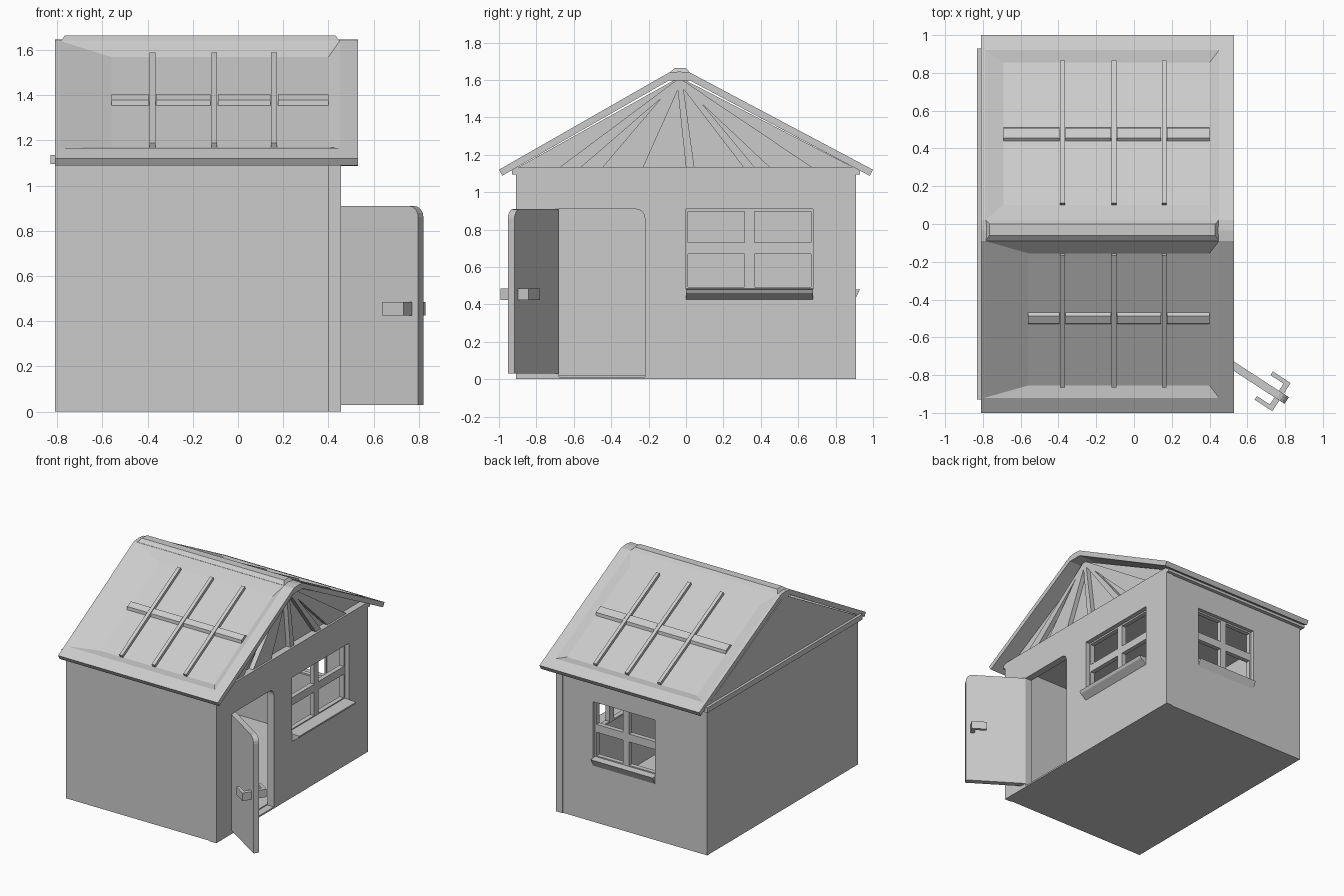
import bpy, bmesh, math
from mathutils import Matrix, Vector

if "Cube" in bpy.data.objects:
    bpy.data.objects.remove(bpy.data.objects["Cube"])


def mesh_obj(name, verts, faces):
    bm = bmesh.new()
    vs = [bm.verts.new(v) for v in verts]
    for f in faces:
        bm.faces.new([vs[i] for i in f])
    bmesh.ops.recalc_face_normals(bm, faces=bm.faces)
    me = bpy.data.meshes.new(name)
    bm.to_mesh(me)
    bm.free()
    ob = bpy.data.objects.new(name, me)
    bpy.context.collection.objects.link(ob)
    return ob


def prism(name, pts, a, b, place):
    """Extrude a 2D outline from a to b; place(p, q, t) gives the 3D point."""
    n = len(pts)
    verts = [place(p, q, t) for t in (a, b) for p, q in pts]
    faces = [list(range(n)), list(range(n, 2 * n))]
    faces += [[i, (i + 1) % n, n + (i + 1) % n, n + i] for i in range(n)]
    return mesh_obj(name, verts, faces)


def along_x(p, q, t):
    return (t, p, q)


def along_y(p, q, t):
    return (p, t, q)


def box(name, x0, x1, y0, y1, z0, z1):
    return prism(name, [(y0, z0), (y1, z0), (y1, z1), (y0, z1)], x0, x1, along_x)


def door_outline(u0, u1, z0, z1, r=0.05):
    arc = [(u1 - r + r * math.cos(a), z1 - r + r * math.sin(a))
           for a in [math.radians(22.5 * i) for i in range(5)]]
    return [(u0, z0), (u1, z0)] + arc + [(u0, z1)]


def cut(ob, cutter):
    m = ob.modifiers.new("cut", 'BOOLEAN')
    m.operation, m.solver, m.object = 'DIFFERENCE', 'EXACT', cutter
    bpy.context.view_layer.objects.active = ob
    bpy.ops.object.modifier_apply(modifier=m.name)
    bpy.data.objects.remove(cutter)


# Walls: hollow shell plus a separate slab on the door side
shell = box("walls", -0.81, 0.40, -0.903, 0.903, 0, 1.11)
cut(shell, box("cutter", -0.76, 0.5, -0.853, 0.853, 0.02, 1.2))
cut(shell, box("cutter", -0.37, 0.15, 0.8, 1.0, 0.48, 0.91))
side = box("door_side_wall", 0.40, 0.455, -0.91, 0.91, 0, 1.11)
cut(side, box("cutter", 0.3, 0.6, 0.0, 0.68, 0.48, 0.91))
cut(side, prism("cutter", door_outline(-0.68, -0.22, 0.012, 0.91), 0.3, 0.6, along_x))
box("ceiling_plate", -0.83, 0.455, -0.93, 0.93, 1.095, 1.135)


# Windows: four-pane frame and an outward-leaning sill
def window(name, a0, a1, d0, d1, place, face, out):
    z0, z1, mid = 0.48, 0.91, (a0 + a1) / 2
    rects = [(a0, a0 + 0.012, z0, z1), (a1 - 0.012, a1, z0, z1),
             (a0, a1, z0, z0 + 0.012), (a0, a1, z1 - 0.012, z1),
             (mid - 0.026, mid + 0.026, z0, z1), (a0, a1, 0.67, 0.73)]
    for i, (p, q, r, s) in enumerate(rects):
        prism(f"{name}_bar_{i}", [(p, r), (q, r), (q, s), (p, s)], d0, d1, place)
    sill = [(face - 0.05, 0.485), (face + out, 0.48), (face + out - 0.01, 0.46),
            (face, 0.425), (face - 0.04, 0.425)]
    sp = (lambda p, q, t: (p, t, q)) if place is along_x else (lambda p, q, t: (t, p, q))
    prism(f"{name}_sill", sill, a0, a1, sp)


window("side_window", 0.0, 0.68, 0.385, 0.42, along_x, 0.455, 0.06)
window("back_window", -0.37, 0.15, 0.84, 0.875, along_y, 0.903, 0.027)

# Open door with handles on both faces, swung about its hinge
swing = Matrix.Translation((0.455, -0.68, 0)) @ Matrix.Rotation(math.radians(-33), 4, 'Z')
parts = [prism("door", door_outline(0, 0.435, 0.03, 0.91), -0.042, 0, along_y),
         box("handle_stalk", 0.372, 0.402, -0.10, 0.06, 0.425, 0.485),
         box("handle_inner", 0.29, 0.402, 0.045, 0.068, 0.425, 0.485),
         box("handle_outer", 0.29, 0.402, -0.11, -0.087, 0.425, 0.485)]
for p in parts:
    p.data.transform(swing)

# Gables: plain wall at one end, fanned slats at the other
PEAK = (-0.035, 1.615)
tri = [(-0.93, 1.115), (0.93, 1.115), PEAK]
prism("plain_gable", tri, -0.81, -0.77, along_x)
prism("fan_gable_back", tri, 0.36, 0.405, along_x)
for i, (a, b) in enumerate([(-0.68, -0.565), (-0.45, -0.23), (0.0, 0.045),
                            (0.31, 0.37), (0.45, 0.68)]):
    prism(f"fan_slat_{i}", [(a, 1.13), (b, 1.13), (PEAK[0] + 0.015, 1.6),
                            (PEAK[0] - 0.015, 1.6)], 0.40, 0.44, along_x)


# Roof slopes: slab with a dished panel, three ribs and a cross bar
def roof(name, eave, top, xin, y_out, y_in, bar):
    slope = (1.64 - 1.12) / abs(eave - top)

    def surf(y, d=0.0):
        return 1.12 + abs(eave - y) * slope + d

    n = Vector((0, math.copysign(slope, eave), 1)).normalized()
    x0, x1, depth = -0.81, 0.53, 0.034

    def ring(xa, xb, ya, yb, d):
        return [(xa, ya, surf(ya, d)), (xb, ya, surf(ya, d)),
                (xb, yb, surf(yb, d)), (xa, yb, surf(yb, d))]

    low = eave - math.copysign(0.018, eave)
    verts = (ring(x0, x1, low, top, -0.042) + ring(x0, x1, eave, top, 0)
             + ring(-0.79, 0.45, y_out, top, 0) + ring(xin, 0.40, y_in[0], y_in[1], -depth))
    faces = [[0, 1, 2, 3], [12, 13, 14, 15]]
    for k in (0, 4, 8):
        faces += [[k + i, k + (i + 1) % 4, k + 4 + (i + 1) % 4, k + 4 + i] for i in range(4)]
    mesh_obj(f"{name}_slab", verts, faces)

    def strip(label, xa, xb, ya, yb, h, inset=0.0):
        base = [Vector(v) for v in ring(xa, xb, ya, yb, -depth - 0.004)]
        s = math.copysign(inset, yb - ya)
        cap = [Vector(v) + n * h for v in ring(xa, xb, ya + s, yb - s, -depth)]
        mesh_obj(label, base + cap, [[0, 1, 2, 3], [4, 5, 6, 7]] +
                 [[i, (i + 1) % 4, 4 + (i + 1) % 4, 4 + i] for i in range(4)])

    ribs = [-0.378, -0.105, 0.16]
    for i, x in enumerate(ribs):
        strip(f"{name}_rib_{i}", x - 0.013, x + 0.013, y_in[0], y_in[1], 0.022)
    stops = [xin - 0.016] + ribs + [0.416]
    for i in range(4):
        strip(f"{name}_bar_{i}", stops[i] + 0.016, stops[i + 1] - 0.016,
              bar[0], bar[1], 0.02, 0.012)


roof("front_roof", -1.0, -0.09, -0.56, -0.92, (-0.855, -0.155), (-0.53, -0.465))
roof("back_roof", 1.0, 0.02, -0.69, 0.92, (0.855, 0.10), (0.51, 0.435))

# Ridge: filler between the slopes and a chamfered cap
prism("ridge_filler", [(-0.09, 1.598), (0.02, 1.598), (0.02, 1.64), (-0.035, 1.645),
                       (-0.09, 1.64)], -0.81, 0.53, along_x)
low = [(-0.785, -0.09, 1.638), (0.45, -0.09, 1.638), (0.45, 0.022, 1.638), (-0.785, 0.022, 1.638)]
high = [(-0.765, -0.06, 1.664), (0.43, -0.06, 1.664), (0.43, 0.0, 1.664), (-0.765, 0.0, 1.664)]
mesh_obj("ridge_cap", low + high, [[0, 1, 2, 3], [4, 5, 6, 7]] +
         [[i, (i + 1) % 4, 4 + (i + 1) % 4, 4 + i] for i in range(4)])
